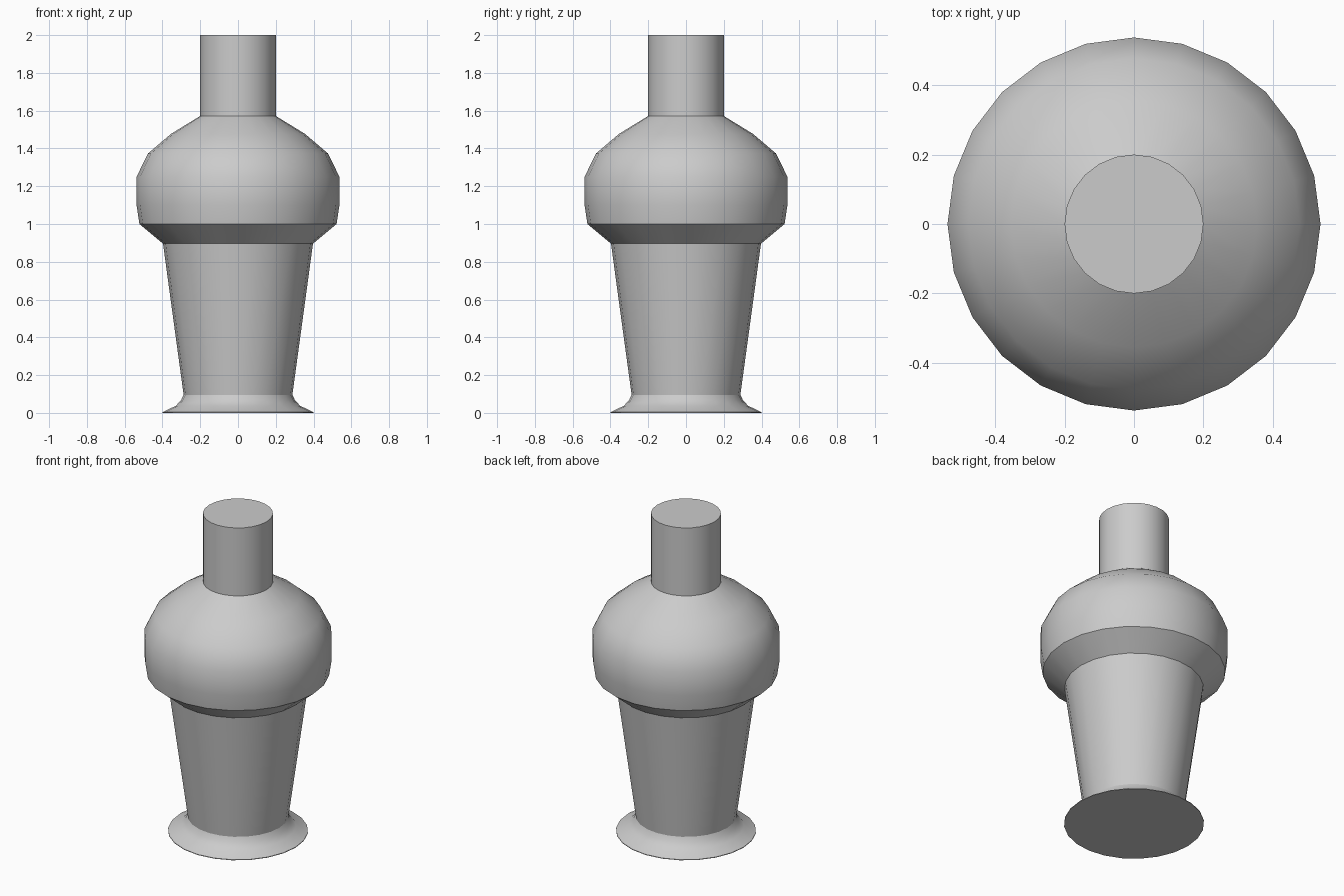
import bpy, bmesh, math

if "Cube" in bpy.data.objects:
    bpy.data.objects.remove(bpy.data.objects["Cube"], do_unlink=True)

SIDES = 24

# Single flat colour
grey = bpy.data.materials.new("plain grey")
grey.use_nodes = True
colour = (0.6, 0.6, 0.6, 1.0)
grey.diffuse_color = colour
grey.node_tree.nodes["Principled BSDF"].inputs["Base Color"].default_value = colour


def lathe(name, profile, cap_bottom=False, cap_top=False):
    """Turn a (radius, height) profile around the z axis."""
    bm = bmesh.new()
    rings = []
    for r, z in profile:
        rings.append([bm.verts.new((r * math.cos(math.tau * i / SIDES),
                                    r * math.sin(math.tau * i / SIDES), z))
                      for i in range(SIDES)])
    for low, high in zip(rings, rings[1:]):
        for i in range(SIDES):
            j = (i + 1) % SIDES
            bm.faces.new((low[i], low[j], high[j], high[i]))
    if cap_bottom:
        bm.faces.new(rings[0][::-1])
    if cap_top:
        bm.faces.new(rings[-1])
    mesh = bpy.data.meshes.new(name)
    bm.to_mesh(mesh)
    bm.free()
    mesh.materials.append(grey)
    obj = bpy.data.objects.new(name, mesh)
    bpy.context.collection.objects.link(obj)
    bpy.ops.object.select_all(action='DESELECT')
    obj.select_set(True)
    bpy.context.view_layer.objects.active = obj
    bpy.ops.object.shade_smooth_by_angle(angle=math.radians(30))
    return obj


# Flared foot with a closed underside
lathe("foot", [(0.40, 0.0), (0.40, 0.004), (0.33, 0.037), (0.302, 0.066),
               (0.288, 0.096)], cap_bottom=True)

# Tapered lower body
lathe("lower_body", [(0.288, 0.096), (0.397, 0.896)])

# Bulging upper body with an undercut collar and sloping shoulder
lathe("bulb", [(0.397, 0.896), (0.522, 1.0), (0.537, 1.10), (0.537, 1.25),
               (0.477, 1.373), (0.355, 1.477), (0.20, 1.572)])

# Straight neck with a flat top
lathe("neck", [(0.20, 1.572), (0.20, 2.0)], cap_top=True)
